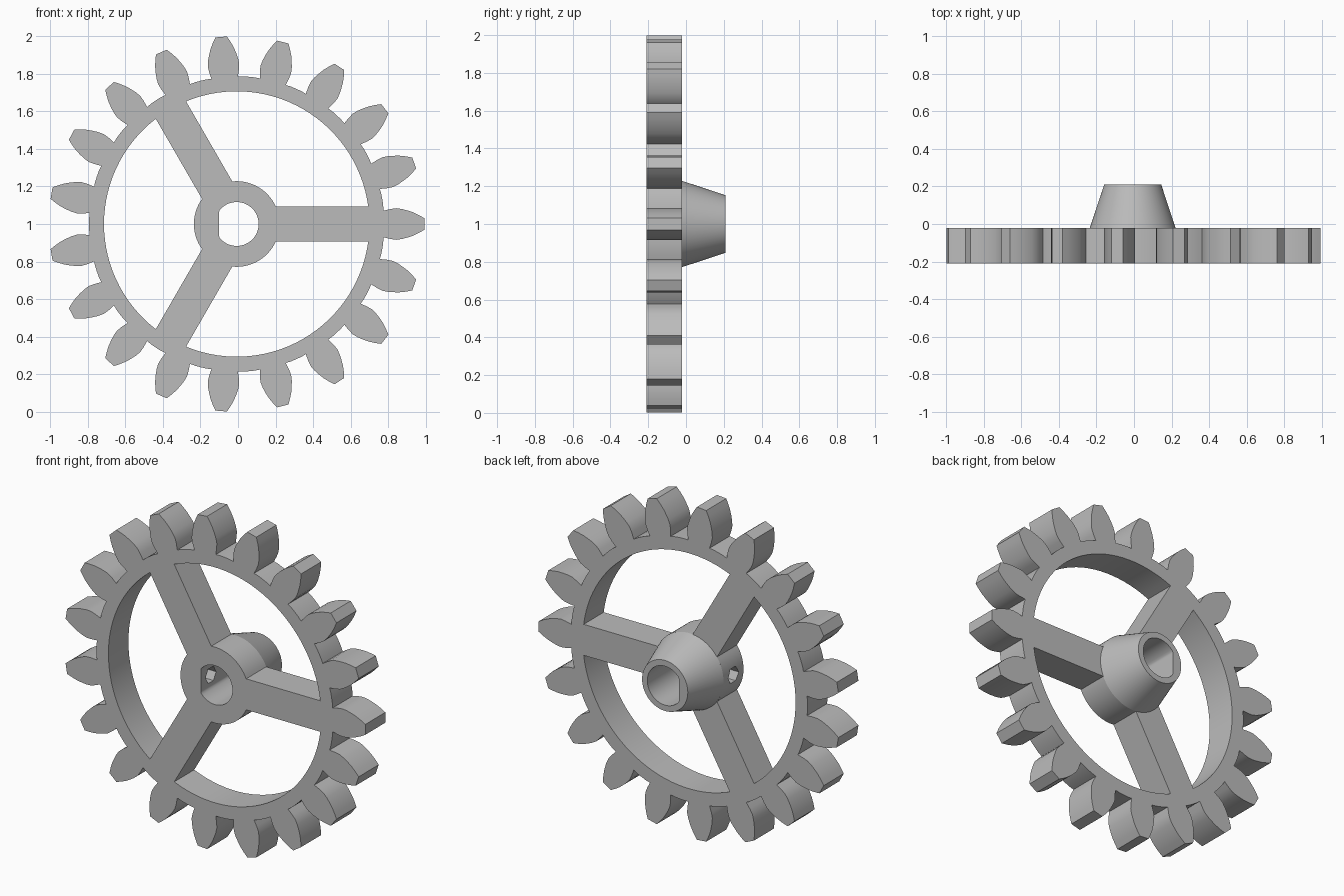
import bpy, bmesh
from math import sin, cos, asin, pi, radians, degrees
from mathutils import Vector

if "Cube" in bpy.data.objects:
    bpy.data.objects.remove(bpy.data.objects["Cube"])

CX, CZ = -0.007, 1.0
FRONT, PLATE_BACK, HUB_BACK = -0.21, -0.02, 0.21
TEETH, ROOT_R, INNER_R, HUB_R, BORE_R = 19, 0.787, 0.707, 0.228, 0.117
FLAT, SPOKE_HALF, SEG = 0.093, 0.093, 64

grey = bpy.data.materials.new("plain grey")
grey.use_nodes = True
colour = (0.5, 0.5, 0.5, 1)
grey.diffuse_color = colour
grey.node_tree.nodes["Principled BSDF"].inputs["Base Color"].default_value = colour


def polar(r, a):
    return (r * cos(a), r * sin(a))


def place(p, y):
    return Vector((CX + p[0], y, CZ + p[1]))


def arc(r, a, b, n):
    return [polar(r, a + (b - a) * i / n) for i in range(n + 1)]


def bore_loop():
    # Round bore with one flat side
    pts = []
    for i in range(SEG):
        u, v = polar(BORE_R, 2 * pi * i / SEG)
        pts.append((max(u, -FLAT), v))
    return pts


def make_object(name, bm):
    bmesh.ops.recalc_face_normals(bm, faces=bm.faces)
    mesh = bpy.data.meshes.new(name)
    bm.to_mesh(mesh)
    bm.free()
    mesh.materials.append(grey)
    obj = bpy.data.objects.new(name, mesh)
    bpy.context.collection.objects.link(obj)
    return obj


def smooth(obj):
    bpy.ops.object.select_all(action='DESELECT')
    obj.select_set(True)
    bpy.context.view_layer.objects.active = obj
    bpy.ops.object.shade_smooth_by_angle(angle=radians(30))


# Tooth flank: radius and half width from root to tip
flank = [(ROOT_R - 0.005, 0.071), (0.82, 0.080), (0.85, 0.084), (0.88, 0.080),
         (0.91, 0.072), (0.94, 0.062), (0.97, 0.048), (1.0, 0.031)]
tooth = [(r, -w) for r, w in flank] + [(r, w) for r, w in reversed(flank)]
pitch = 2 * pi / TEETH
root_half = asin(flank[0][1] / ROOT_R)

outline = []
for t in range(TEETH):
    a = t * pitch
    outline += [(u * cos(a) - v * sin(a), u * sin(a) + v * cos(a)) for u, v in tooth]
    outline += arc(ROOT_R, a + root_half, a + pitch - root_half, 4)[1:-1]

# Three windows leave the rim, spokes and hub
loops = [outline, bore_loop()]
rim_a, hub_a = asin(SPOKE_HALF / INNER_R), asin(SPOKE_HALF / HUB_R)
third = 2 * pi / 3
for k in range(3):
    s, e = k * third, (k + 1) * third
    loops.append(arc(INNER_R, s + rim_a, e - rim_a, 30) + arc(HUB_R, e - hub_a, s + hub_a, 16))

# Gear wheel: fill the profile and extrude it
bm = bmesh.new()
edges = []
for loop in loops:
    vs = [bm.verts.new(place(p, FRONT)) for p in loop]
    edges += [bm.edges.new((vs[i - 1], vs[i])) for i in range(len(vs))]
bmesh.ops.triangle_fill(bm, edges=edges, use_beauty=True, use_dissolve=False)
res = bmesh.ops.extrude_face_region(bm, geom=bm.faces[:], use_keep_orig=True)
moved = [g for g in res["geom"] if isinstance(g, bmesh.types.BMVert)]
bmesh.ops.translate(bm, verts=moved, vec=(0, PLATE_BACK - FRONT, 0))
wheel = make_object("gear_wheel", bm)

# Set screw hole through the hub wall on the flat side of the bore
bpy.ops.mesh.primitive_cylinder_add(vertices=6, radius=0.05, depth=0.22,
                                    location=(CX - 0.17, (FRONT + PLATE_BACK) / 2, CZ),
                                    rotation=(0, pi / 2, 0))
cutter = bpy.context.object
cutter.name = "screw_hole_cutter"
cutter.data.materials.append(grey)
cut = wheel.modifiers.new("screw_hole", 'BOOLEAN')
cut.operation, cut.solver, cut.object = 'DIFFERENCE', 'EXACT', cutter
bpy.ops.object.select_all(action='DESELECT')
wheel.select_set(True)
bpy.context.view_layer.objects.active = wheel
bpy.ops.object.modifier_apply(modifier=cut.name)
bpy.data.objects.remove(cutter)
smooth(wheel)

# Tapered hub behind the wheel, with the bore running through
bm = bmesh.new()
circle = [polar(1, 2 * pi * i / SEG) for i in range(SEG)]
rings = [([(u * HUB_R, v * HUB_R) for u, v in circle], PLATE_BACK),
         ([(u * 0.152, v * 0.152) for u, v in circle], HUB_BACK),
         (bore_loop(), HUB_BACK),
         (bore_loop(), PLATE_BACK)]
rows = [[bm.verts.new(place(p, y)) for p in pts] for pts, y in rings]
for a, b in zip(rows, rows[1:]):
    for i in range(SEG):
        bm.faces.new((a[i - 1], a[i], b[i], b[i - 1]))
smooth(make_object("tapered_hub", bm))
